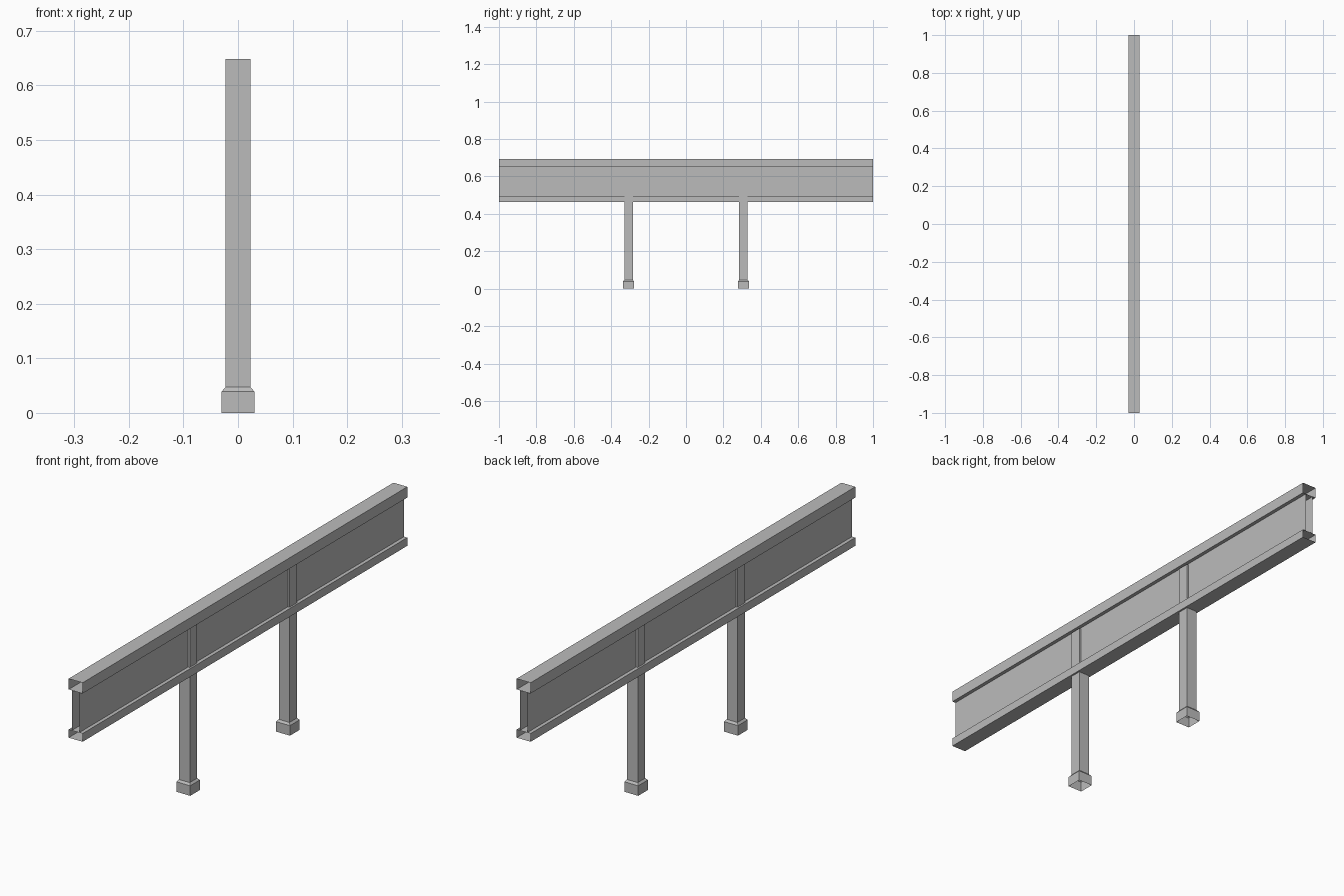
import bpy

# Remove the default object
cube = bpy.data.objects.get("Cube")
if cube:
    bpy.data.objects.remove(cube, do_unlink=True)

# Single painted-metal grey
grey = bpy.data.materials.new("light_grey_metal")
grey.use_nodes = True
color = (0.5, 0.5, 0.5, 1.0)
grey.diffuse_color = color
grey.node_tree.nodes["Principled BSDF"].inputs["Base Color"].default_value = color


def make_object(name, verts, faces, location=(0, 0, 0)):
    mesh = bpy.data.meshes.new(name)
    mesh.from_pydata(verts, [], faces)
    mesh.materials.append(grey)
    obj = bpy.data.objects.new(name, mesh)
    obj.location = location
    bpy.context.collection.objects.link(obj)
    return obj


def extrude_along_y(name, profile, closed=True):
    """Open-ended sheet: an x/z outline swept over the full length."""
    n = len(profile)
    verts = [(x, y, z) for y in (-1, 1) for x, z in profile]
    faces = [(i, i + n, (i + 1) % n + n, (i + 1) % n)
             for i in range(n if closed else n - 1)]
    return make_object(name, verts, faces)


def rectangle(half, low, high):
    return [(-half, low), (half, low), (half, high), (-half, high)]


def square_stack(name, rings, location):
    """Hollow square column from (half width, height) rings, open below."""
    verts = [(sx * h, sy * h, z) for h, z in rings
             for sx, sy in ((-1, -1), (1, -1), (1, 1), (-1, 1))]
    faces = [(4 * r + i, 4 * r + (i + 1) % 4,
              4 * r + 4 + (i + 1) % 4, 4 * r + 4 + i)
             for r in range(len(rings) - 1) for i in range(4)]
    return make_object(name, verts, faces, location)


RAIL, POST, PANEL = 0.03, 0.023, 0.016
TOP_LOW, TOP_HIGH = 0.652, 0.694
BOTTOM_LOW, BOTTOM_HIGH = 0.464, 0.496

# Hollow rails, open at both ends
extrude_along_y("top_rail", rectangle(RAIL, TOP_LOW, TOP_HIGH))
extrude_along_y("bottom_rail", rectangle(RAIL, BOTTOM_LOW, BOTTOM_HIGH))

# Two thin walls of the infill panel
for side, name in ((1, "left_panel"), (-1, "right_panel")):
    wall = [(side * PANEL, BOTTOM_HIGH), (side * PANEL, TOP_LOW)]
    extrude_along_y(name, wall[::side], closed=False)

# Posts with chamfered square feet
for y, place in ((-0.307, "front"), (0.307, "back")):
    square_stack(place + "_post", [(POST, 0.047), (POST, 0.648)], (0, y, 0))
    square_stack(place + "_foot",
                 [(RAIL, 0), (RAIL, 0.039), (POST, 0.047)], (0, y, 0))
